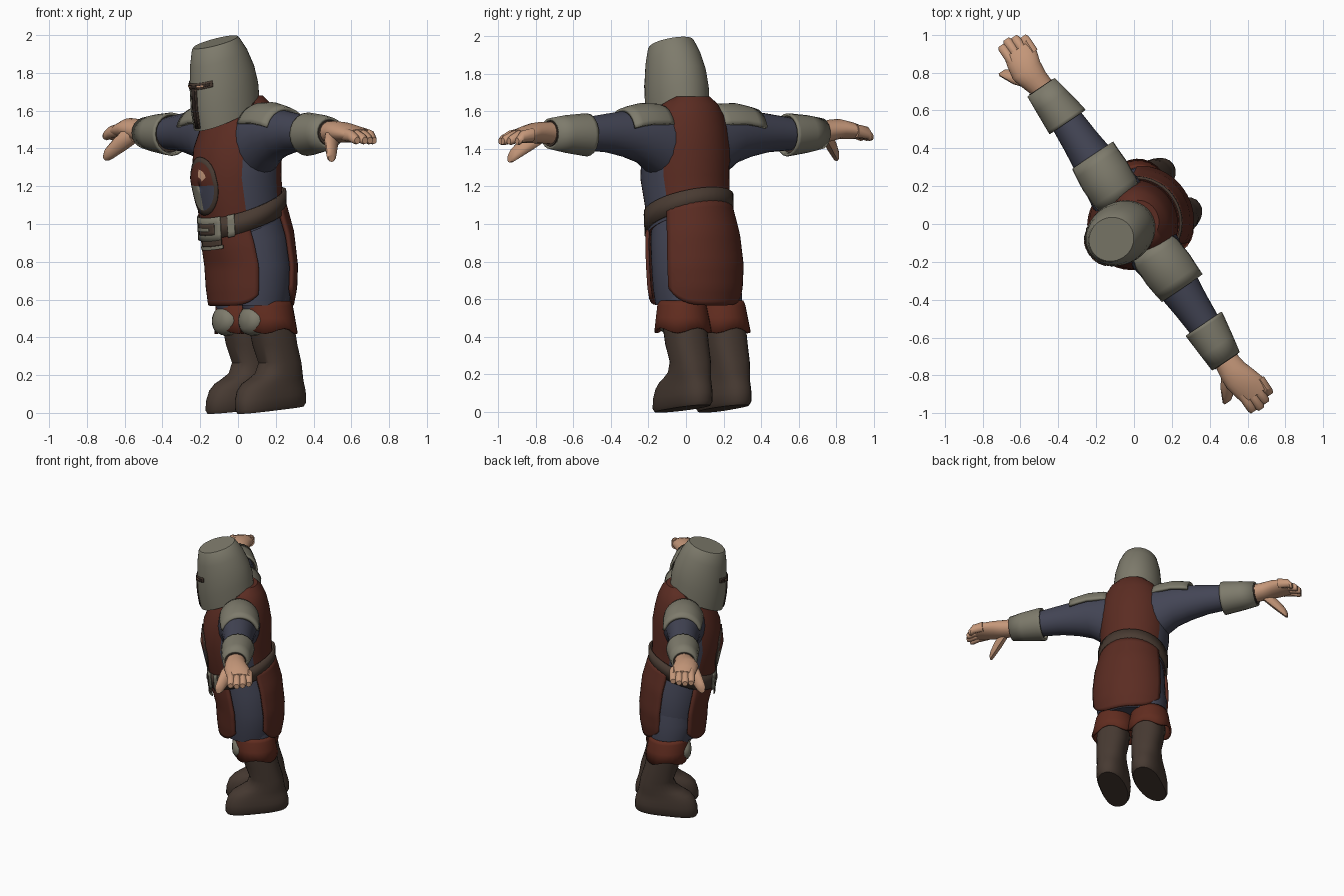
import bpy, bmesh, math
from math import sin, cos, radians, pi
from mathutils import Matrix

cube = bpy.data.objects.get("Cube")
if cube:
    bpy.data.objects.remove(cube)


def material(name, *srgb):
    lin = [((c / 255 + 0.055) / 1.055) ** 2.4 for c in srgb] + [1.0]
    m = bpy.data.materials.new(name)
    m.use_nodes = True
    m.diffuse_color = lin
    m.node_tree.nodes["Principled BSDF"].inputs["Base Color"].default_value = lin
    return m


RED = material("tabard red", 91, 44, 34)
CUFF = material("cuff red", 97, 44, 31)
BLUE = material("cloth blue", 67, 69, 85)
STEEL = material("steel grey", 126, 123, 108)
SKIN = material("skin", 198, 152, 122)
BOOT = material("boot brown", 71, 58, 50)
BELT = material("belt brown", 73, 59, 50)
DARK = material("slit dark", 48, 38, 33)

TURN = Matrix.Rotation(radians(-56), 4, 'Z')   # the whole figure is turned on the spot
PARTS = []


def build(name, grid, mats, wrap=True, caps=True, rule=None, thick=0, side=1):
    """Skin a list of equally long point rows; side=-1 makes the mirrored copy."""
    bm = bmesh.new()
    rows = [[bm.verts.new((p[0] * side, p[1], p[2])) for p in row] for row in grid]
    n = len(rows[0])
    for i in range(len(rows) - 1):
        for j in range(n if wrap else n - 1):
            k = (j + 1) % n
            f = bm.faces.new((rows[i][j], rows[i][k], rows[i + 1][k], rows[i + 1][j]))
            f.material_index = rule(i, j) if rule else 0
    if wrap and caps:
        bm.faces.new(rows[0])
        bm.faces.new(rows[-1])
    bmesh.ops.recalc_face_normals(bm, faces=bm.faces)
    bm.transform(TURN)
    me = bpy.data.meshes.new(name)
    bm.to_mesh(me)
    bm.free()
    for m in mats:
        me.materials.append(m)
    ob = bpy.data.objects.new(name, me)
    bpy.context.collection.objects.link(ob)
    if thick:
        mod = ob.modifiers.new("thickness", 'SOLIDIFY')
        mod.thickness, mod.offset = thick, 0
    PARTS.append(ob)


def power(x, e):
    return math.copysign(abs(x) ** e, x)


def at(row, deg, grow=0, x=0, e=1):
    """Point on an upright body ring (z, y, half width, half depth, tilt); 0 degrees is the front."""
    z, y, a, b, tilt = row
    s, c = sin(radians(deg)), cos(radians(deg))
    dy = -(b + grow) * power(c, e)
    return (x + (a + grow) * power(s, e), y + dy, z + tilt * dy)


def hoops(rows, seg=32, **kw):
    return [[at(r, 360 * j / seg, **kw) for j in range(seg)] for r in rows]


def surface(rows, t, deg, grow):
    i = max(0, min(int(t), len(rows) - 2))
    row = [p + (q - p) * (t - i) for p, q in zip(rows[i], rows[i + 1])]
    return at(row, deg, grow)


def plate(name, rows, t0, t1, d0, d1, mat, grow, steps=10):
    """Thin plate following a lofted body."""
    grid = [[surface(rows, t0 + (t1 - t0) * i / 4, d0 + (d1 - d0) * j / steps, grow)
             for j in range(steps + 1)] for i in range(5)]
    build(name, grid, [mat], wrap=False, thick=0.006)


def arm_rings(rows, seg=20, a0=0, a1=360, dy=0, dz=0):
    """Rings along the arm: (x, y, z, half depth, half height); 0 degrees is the top."""
    count = seg if a1 - a0 == 360 else seg + 1
    return [[(x, y + dy + ry * sin(radians(a0 + (a1 - a0) * j / seg)),
              z + dz + rz * cos(radians(a0 + (a1 - a0) * j / seg)))
             for j in range(count)] for x, y, z, ry, rz in rows]


# Torso: red tabard front, back and collar, blue at the sides
torso = [(0.99, .03, .222, .21, .38), (1.12, .012, .226, .222, .25), (1.25, -.01, .237, .24, .05),
         (1.40, -.002, .237, .233, 0), (1.50, .01, .222, .205, 0), (1.58, .025, .195, .17, 0),
         (1.64, .04, .155, .13, 0), (1.68, .045, .105, .09, 0)]
build("torso", hoops(torso, 40), [RED, BLUE],
      rule=lambda i, j: 0 if i > 4 or min((j + .5) % 20, 20 - (j + .5) % 20) < 7 else 1)
build("neck", hoops([(1.6, .0, .09, .09, 0), (1.71, -.015, .088, .088, 0)], 20), [SKIN])

# Hips and tabard skirts
skirt = [(1.05, .032, .22, .21, .38), (.92, .063, .245, .225, .2), (.78, .084, .257, .223, 0),
         (.66, .086, .25, .217, 0), (.568, .083, .232, .203, 0)]
hips = [(z, y, a * .94, b * .93, t) for z, y, a, b, t in skirt]
build("hips", hoops(hips), [BLUE])
for name, mid, span, curve, bend in (("front_skirt", 0, 62, .16, 5), ("back_skirt", 180, 65, .24, 4)):
    grid = [[surface(skirt, (i / 4) * (1 - curve * abs(j / 10 - 1) ** bend), mid + (j / 10 - 1) * span, .004)
             for j in range(21)] for i in range(17)]
    build(name, grid, [RED], wrap=False, thick=0.02)

# Belt, sloping down to the front, with buckle
belt = [(1.004, .03, .232, .222, .38), (1.112, .025, .234, .224, .38)]
build("belt", hoops(belt, 40), [BELT], caps=False, thick=0.015)
plate("buckle_frame", belt, -.08, 1.08, -26, 26, STEEL, .011)
plate("buckle_center", belt, .22, .78, -17, 17, BELT, .014)
plate("buckle_tongue", belt, .42, .58, -20, 8, STEEL, .017)
plate("belt_strap_end", belt, -.05, 1.05, 36, 45, STEEL, .011)
plate("hanging_strap", belt, -.35, -.08, -12, 26, BELT, .008)
plate("hanging_strap_tip", belt, -.52, -.35, -14, 28, STEEL, .01)

# Round chest badge in coloured quarters
badge = [[surface(torso, 1.8 + .92 * r * sin(2 * pi * j / 24), 31 * r * cos(2 * pi * j / 24), .005)
          for j in range(24)] for r in (.02, .28, .55, .82, 1)]


def badge_colour(i, j):
    if i == 3:
        return 0
    if j < 12:
        return 1 if i == 1 and 2 <= j <= 5 else 4
    return 2 if j < 18 else 3


build("chest_badge", badge, [BOOT, SKIN, STEEL, BLUE, RED], caps=False, thick=0.005, rule=badge_colour)

# Great helm, leaning forward, with a T-shaped slit
helm = [(1.577, -.072, .158, .181, .47), (1.68, -.087, .163, .186, .42), (1.78, -.103, .158, .177, .37),
        (1.88, -.124, .143, .155, .33), (1.955, -.143, .121, .127, .3), (1.963, -.144, .114, .12, .3)]
build("helmet", hoops(helm, 40), [STEEL])
plate("eye_slit_frame", helm, 1.95, 2.25, -43, 43, BELT, .001)
plate("eye_slit", helm, 2.04, 2.16, -38, 38, DARK, .004)
plate("breath_slit_frame", helm, .12, 1.98, -8, 8, BELT, .002)
plate("breath_slit", helm, .2, 2.05, -4, 4, DARK, .005)
for s in (-1, 1):
    plate("helmet_rivet", helm, .12, .28, s * 112, s * 118, DARK, .002, 4)
    plate("eye_glimpse", helm, 2.06, 2.14, s * 10, s * 26, SKIN, .006)

# Each side: the right hand is held a little higher and further forward
for side, tag, lift, shift in ((1, "left", 0, 0), (-1, "right", .022, -.025)):
    # Sleeve, shoulder guard and bracer
    build(tag + "_sleeve", arm_rings([(.1, .01, 1.42, .15, .2), (.2, .01, 1.435, .142, .188), (.3, .01, 1.468, .127, .146),
                                      (.4, .01, 1.48, .112, .124), (.52, .01, 1.485, .098, .103),
                                      (.68, .01, 1.48, .085, .085)]), [BLUE], side=side)
    build(tag + "_shoulder_guard", arm_rings([(.14, .01, 1.49, .112, .125), (.2, .012, 1.493, .13, .139),
                                              (.3, .015, 1.493, .135, .142), (.37, .018, 1.485, .13, .136),
                                              (.422, .022, 1.475, .126, .132)], 16, -74, 74),
          [STEEL], wrap=False, thick=0.02, side=side)
    build(tag + "_bracer", arm_rings([(.642, .01, 1.475, .108, .108), (.66, .01, 1.476, .107, .107),
                                      (.78, .003, 1.48, .093, .093), (.872, -.003, 1.482, .081, .076)]),
          [STEEL], caps=False, thick=0.014, side=side)
    build(tag + "_bracer_lining", arm_rings([(.66, .01, 1.475, .095, .095), (.876, -.003, 1.482, .074, .068)]),
          [BELT], side=side)
    # Mitten-like hand with four close fingers and a thumb
    build(tag + "_hand", arm_rings([(.86, .0, 1.485, .064, .06), (.93, shift / 2, 1.487 + lift / 2, .074, .058),
                                    (.99, .008 + shift, 1.485 + lift, .086, .054),
                                    (1.06, .025 + shift, 1.476 + lift, .09, .045),
                                    (1.11, .032 + shift, 1.468 + lift, .084, .034)]), [SKIN], side=side)
    for k, reach in enumerate((1.175, 1.187, 1.175, 1.15)):
        y = -.03 + k * .041
        build(f"{tag}_finger_{k + 1}", arm_rings([(1.05, y, 1.475, .027, .036), (1.12, y, 1.465, .027, .032),
                                                  (reach - .015, y, 1.448, .026, .027),
                                                  (reach, y, 1.442, .018, .018)], 10, dy=shift, dz=lift),
              [SKIN], side=side)
    build(tag + "_thumb", arm_rings([(.92, -.022, 1.472, .042, .045), (.97, -.058, 1.437, .046, .052),
                                     (1.015, -.088, 1.395, .038, .044), (1.045, -.108, 1.365, .032, .036),
                                     (1.058, -.116, 1.35, .02, .022)], 12, dy=shift / 2, dz=lift / 3),
          [SKIN], side=side)

    # Leg and boot, heel slightly raised
    x = .125 - .02 * side
    build(tag + "_thigh", hoops([(.88, .09, .07, .1, 0), (.7, .095, .11, .145, 0), (.56, .11, .11, .135, 0),
                                 (.45, .13, .1, .11, 0)], 24, x=x), [BLUE], side=side)
    boot = [(.015, .132, .088, .205, .1), (.035, .132, .1, .217, .1), (.085, .133, .104, .214, .08),
            (.125, .138, .102, .203, .04), (.155, .15, .1, .183, .01), (.18, .17, .099, .156, 0),
            (.21, .19, .099, .13, 0), (.265, .197, .1, .114, 0), (.36, .165, .108, .117, 0), (.5, .135, .11, .12, 0)]
    grid = [[(px + .09 * max(0, .12 - py) * max(0, 1 - pz / .2), py, pz) for px, py, pz in row]
            for row in hoops(boot, 28, x=x, e=.85)]
    build(tag + "_boot", grid, [BOOT], side=side)
    # Turned-down cuff with a wavy hem, and knee plate
    cuff = hoops([(.59, .115, .112, .122, 0), (.565, .117, .122, .13, 0), (.5, .122, .134, .136, 0),
                  (.432, .128, .148, .142, 0)], 24, x=x)
    cuff[-1] = [(px, py, pz + .014 * cos(8 * pi * j / 24)) for j, (px, py, pz) in enumerate(cuff[-1])]
    build(tag + "_boot_cuff", cuff, [CUFF], caps=False, thick=0.015, side=side)
    knee = [[(x + r * .09 * sin(2 * pi * j / 20), y, .487 + r * .078 * cos(2 * pi * j / 20)) for j in range(20)]
            for r, y in ((1, .07), (1, .012), (.88, -.016), (.55, -.034), (.1, -.04))]
    build(tag + "_knee_plate", knee, [STEEL], side=side)

# Smooth shading with sharp edges kept
bpy.ops.object.select_all(action='DESELECT')
for ob in PARTS:
    ob.select_set(True)
bpy.context.view_layer.objects.active = PARTS[0]
bpy.ops.object.shade_smooth_by_angle(angle=radians(40))
